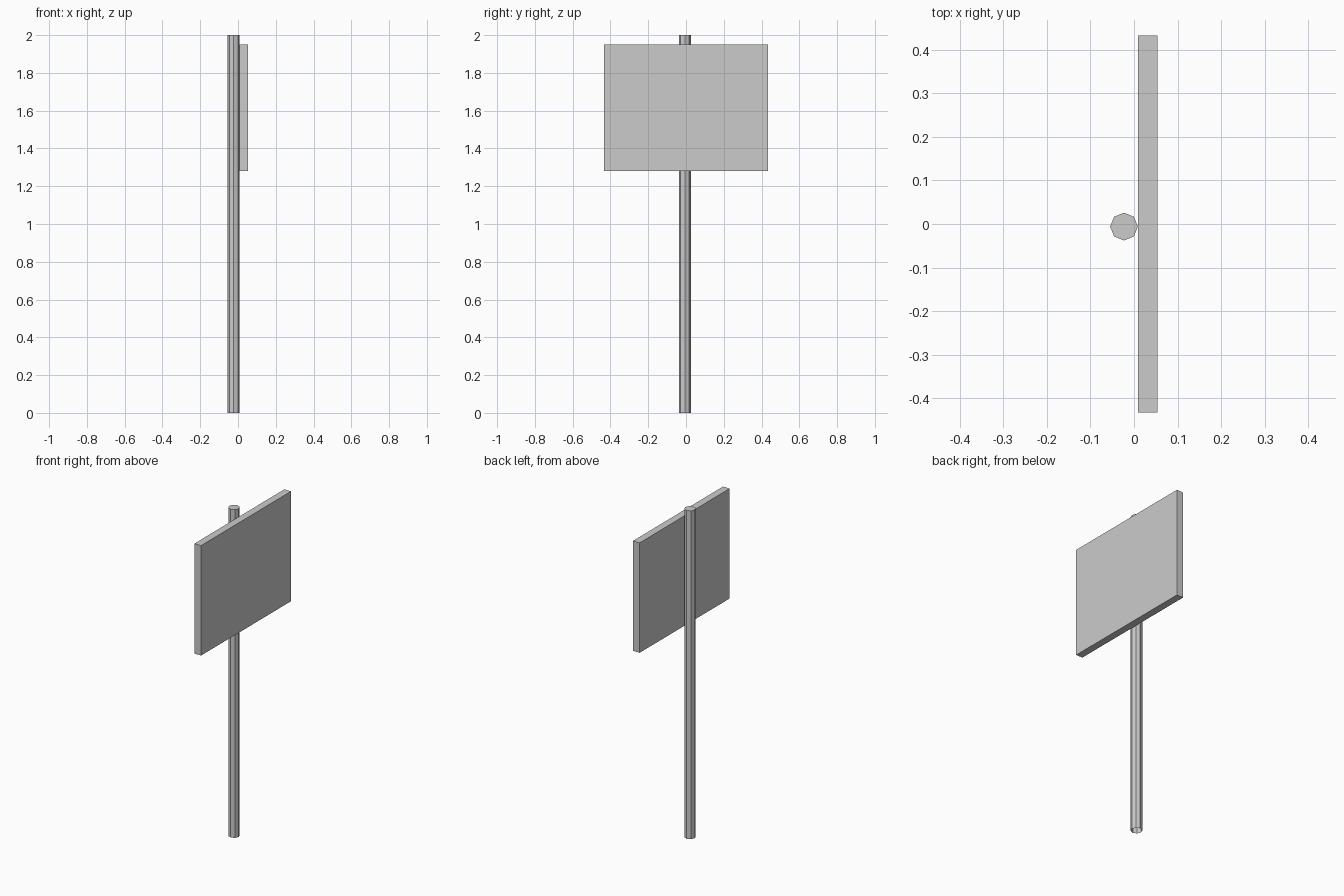
import bpy
import bmesh
from mathutils import Matrix

cube = bpy.data.objects.get("Cube")
if cube:
    bpy.data.objects.remove(cube, do_unlink=True)

# One plain grey for the whole sign
grey = bpy.data.materials.new("light_grey")
grey.use_nodes = True
colour = (0.6, 0.6, 0.6, 1.0)
grey.diffuse_color = colour
grey.node_tree.nodes["Principled BSDF"].inputs["Base Color"].default_value = colour


def finish(name, bm):
    mesh = bpy.data.meshes.new(name)
    bm.to_mesh(mesh)
    bm.free()
    mesh.materials.append(grey)
    obj = bpy.data.objects.new(name, mesh)
    bpy.context.collection.objects.link(obj)
    return obj


# Eight-sided pole, capped on top and open underneath
bm = bmesh.new()
bmesh.ops.create_cone(bm, cap_ends=True, segments=8, radius1=0.032,
                      radius2=0.032, depth=2)
bm.normal_update()
bottom = [f for f in bm.faces if f.normal.z < -0.9]
bmesh.ops.delete(bm, geom=bottom, context="FACES_ONLY")
pole = finish("pole", bm)
pole.location = (-0.023, -0.006, 1)

# Flat board fixed to the left side of the pole
bm = bmesh.new()
bmesh.ops.create_cube(bm, size=1, matrix=Matrix.Diagonal((0.045, 0.866, 0.67, 1)))
board = finish("sign_board", bm)
board.location = (0.0315, 0, 1.615)
